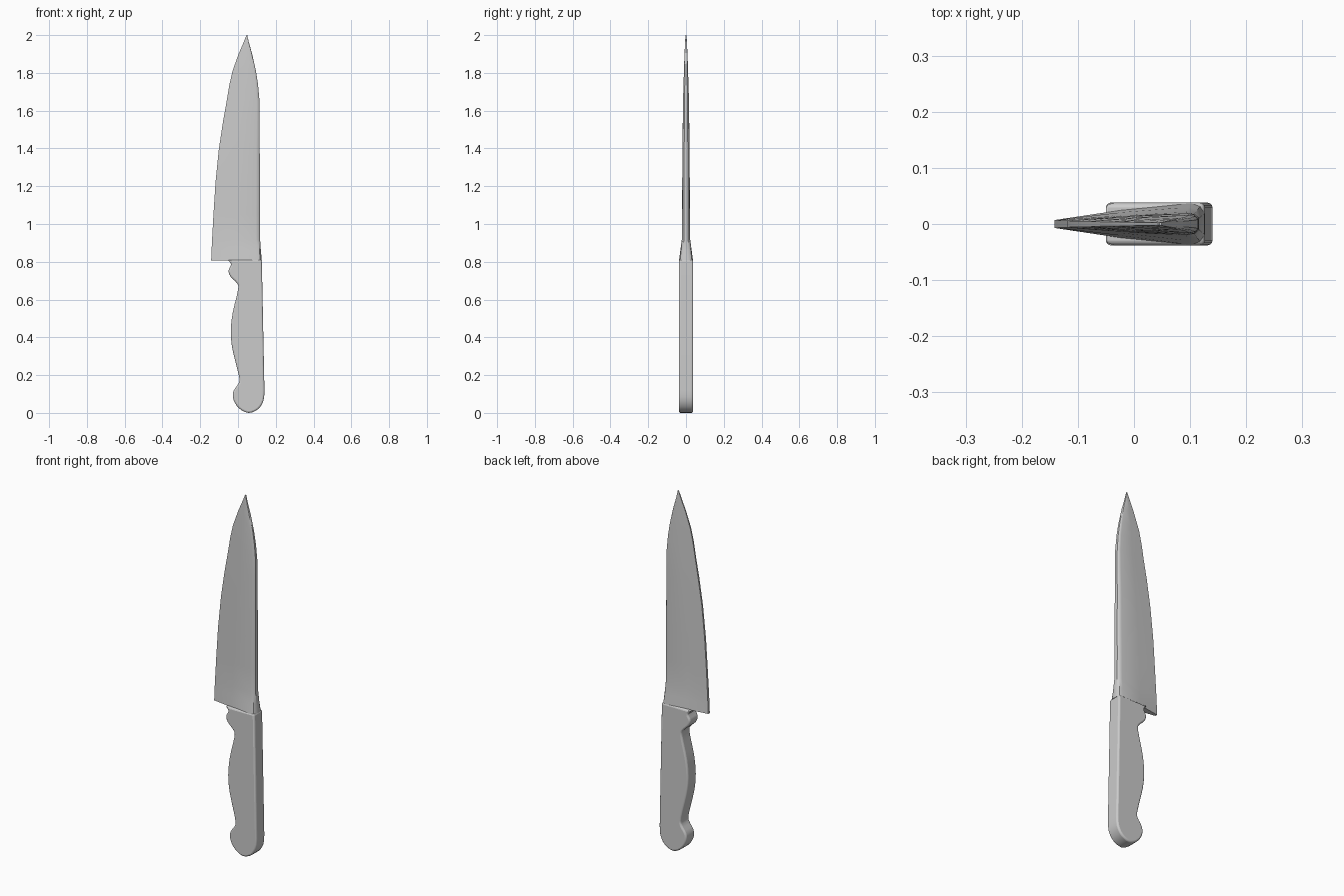
import bpy, bmesh
from mathutils import Vector

if "Cube" in bpy.data.objects:
    bpy.data.objects.remove(bpy.data.objects["Cube"])


def finish(name, bm, angle=0.6):
    bmesh.ops.recalc_face_normals(bm, faces=bm.faces)
    me = bpy.data.meshes.new(name)
    bm.to_mesh(me)
    bm.free()
    ob = bpy.data.objects.new(name, me)
    bpy.context.collection.objects.link(ob)
    bpy.ops.object.select_all(action='DESELECT')
    ob.select_set(True)
    bpy.context.view_layer.objects.active = ob
    bpy.ops.object.shade_smooth_by_angle(angle=angle)
    return ob


def smooth_path(pts, steps=3):
    """Catmull-Rom curve through 2D points."""
    p = [Vector(q) for q in [pts[0]] + pts + [pts[-1]]]
    out = []
    for a, b, c, d in zip(p, p[1:], p[2:], p[3:]):
        for i in range(steps):
            t = i / steps
            out.append(0.5 * (2 * b + (c - a) * t + (2 * a - 5 * b + 4 * c - d) * t * t
                              + (3 * b - a - 3 * c + d) * t ** 3))
    return out + [p[-1]]


# Blade: wedge sections lofted upward (z, edge x, spine x, edge half-thickness, spine half-thickness)
sections = [
    (0.807, -0.142, 0.126, 0.007, 0.037),
    (0.86, -0.140, 0.121, 0.007, 0.030),
    (0.92, -0.137, 0.117, 0.007, 0.022),
    (1.05, -0.130, 0.116, 0.006, 0.021),
    (1.22, -0.119, 0.116, 0.006, 0.020),
    (1.40, -0.101, 0.115, 0.005, 0.019),
    (1.55, -0.078, 0.115, 0.005, 0.017),
    (1.65, -0.060, 0.114, 0.004, 0.016),
    (1.74, -0.045, 0.106, 0.004, 0.013),
    (1.81, -0.029, 0.095, 0.004, 0.011),
    (1.90, 0.003, 0.075, 0.003, 0.008),
    (1.96, 0.029, 0.058, 0.003, 0.005),
    (2.00, 0.045, 0.049, 0.002, 0.003),
]
bm = bmesh.new()
rings = []
for z, xl, xr, te, ts in sections:
    w = xr - xl
    side = [(xl, te), (xl + 0.45 * w, te + (ts - te) * 0.6),
            (xr - 0.09 * w, ts), (xr - 0.03 * w, ts * 0.85), (xr, ts * 0.5)]
    loop = side + [(x, -y) for x, y in reversed(side)]
    rings.append([bm.verts.new((x, y, z)) for x, y in loop])
for lo, hi in zip(rings, rings[1:]):
    for i in range(len(lo)):
        j = (i + 1) % len(lo)
        bm.faces.new((lo[i], lo[j], hi[j], hi[i]))
bm.faces.new(rings[0])
bm.faces.new(rings[-1])
finish("blade", bm)

# Handle: curved grip outline extruded through the thickness with rounded edges
grip = [(-0.055, 0.81), (-0.036, 0.787), (-0.050, 0.755), (-0.040, 0.722),
        (-0.004, 0.685), (0.0, 0.65), (-0.028, 0.53), (-0.038, 0.43),
        (-0.029, 0.335), (0.004, 0.20), (0.005, 0.16), (-0.024, 0.115),
        (-0.024, 0.07), (0.005, 0.025), (0.055, 0.0), (0.107, 0.02),
        (0.135, 0.065), (0.140, 0.12)]
outline = smooth_path(grip) + [Vector((0.126, 0.81))]
bm = bmesh.new()
half = 0.038
face = bm.faces.new([bm.verts.new((p.x, -half, p.y)) for p in outline])
ext = bmesh.ops.extrude_face_region(bm, geom=[face])
bmesh.ops.translate(bm, vec=(0, 2 * half, 0),
                    verts=[v for v in ext['geom'] if isinstance(v, bmesh.types.BMVert)])
handle = finish("handle", bm)
bev = handle.modifiers.new("rounded_edges", 'BEVEL')
bev.width = 0.009
bev.segments = 3
bev.limit_method = 'ANGLE'
bev.angle_limit = 1.1
bev.use_clamp_overlap = False
